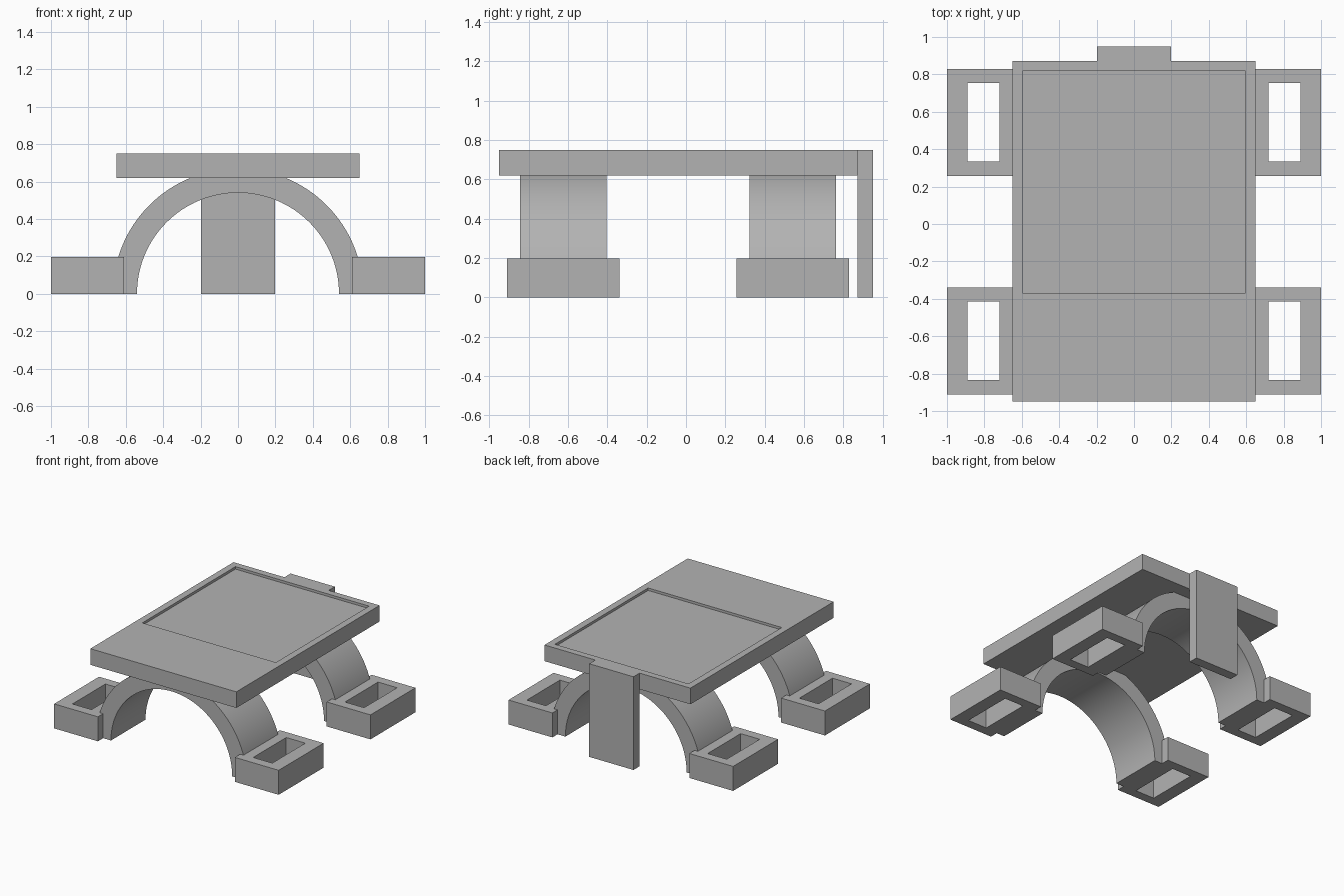
import bpy, bmesh, math
from mathutils import Vector

cube = bpy.data.objects.get("Cube")
if cube:
    bpy.data.objects.remove(cube, do_unlink=True)

grey = bpy.data.materials.new("plain_grey")
grey.use_nodes = True
colour = (0.45, 0.45, 0.45, 1)
grey.diffuse_color = colour
grey.node_tree.nodes["Principled BSDF"].inputs["Base Color"].default_value = colour


def finish(name, bm):
    bmesh.ops.recalc_face_normals(bm, faces=bm.faces)
    mesh = bpy.data.meshes.new(name)
    bm.to_mesh(mesh)
    bm.free()
    mesh.materials.append(grey)
    obj = bpy.data.objects.new(name, mesh)
    bpy.context.collection.objects.link(obj)
    return obj


def box(name, lo, hi):
    bm = bmesh.new()
    bmesh.ops.create_cube(bm, size=1)
    lo, hi = Vector(lo), Vector(hi)
    for v in bm.verts:
        v.co = (lo + hi) / 2 + v.co * (hi - lo)
    return finish(name, bm)


def cut(obj, lo, hi):
    # Boolean pocket or through hole
    cutter = box(obj.name + "_cutter", lo, hi)
    cutter.hide_render = True
    mod = obj.modifiers.new("cut", "BOOLEAN")
    mod.operation, mod.solver, mod.object = "DIFFERENCE", "EXACT", cutter
    bpy.context.view_layer.objects.active = obj
    bpy.ops.object.modifier_apply(modifier=mod.name)
    bpy.data.objects.remove(cutter, do_unlink=True)


def arch(name, y, inner=0.54, outer=0.67, half=0.22, top=0.63, steps=64):
    # Half ring, flattened where it enters the top plate
    angles = [math.pi * i / steps for i in range(steps + 1)]
    ring = [(outer * math.cos(a), min(outer * math.sin(a), top)) for a in angles]
    ring += [(inner * math.cos(a), inner * math.sin(a)) for a in reversed(angles)]
    bm = bmesh.new()
    face = bm.faces.new([bm.verts.new((x, y - half, z)) for x, z in ring])
    new = bmesh.ops.extrude_face_region(bm, geom=[face])["geom"]
    verts = [g for g in new if isinstance(g, bmesh.types.BMVert)]
    bmesh.ops.translate(bm, verts=verts, vec=(0, 2 * half, 0))
    obj = finish(name, bm)
    bpy.ops.object.select_all(action="DESELECT")
    obj.select_set(True)
    bpy.context.view_layer.objects.active = obj
    bpy.ops.object.shade_smooth_by_angle(angle=math.radians(20))


# Top plate with shallow rectangular recess
plate = box("top_plate", (-0.65, -0.95, 0.62), (0.65, 0.872, 0.75))
cut(plate, (-0.595, -0.368, 0.73), (0.595, 0.818, 0.8))

# Rear upright panel
box("rear_panel", (-0.197, 0.872, 0), (0.197, 0.95, 0.75))

# Arched legs and their hollow feet
for end, y in (("front", -0.625), ("rear", 0.543)):
    arch(end + "_arch", y)
    for side, s in (("left", 1), ("right", -1)):
        def span(a, b, half, z0, z1):
            x0, x1 = sorted((a * s, b * s))
            return (x0, y - half, z0), (x1, y + half, z1)
        foot = box(f"{end}_{side}_foot", *span(0.61, 1.0, 0.286, 0, 0.197))
        cut(foot, *span(0.72, 0.89, 0.21, -0.1, 0.3))
